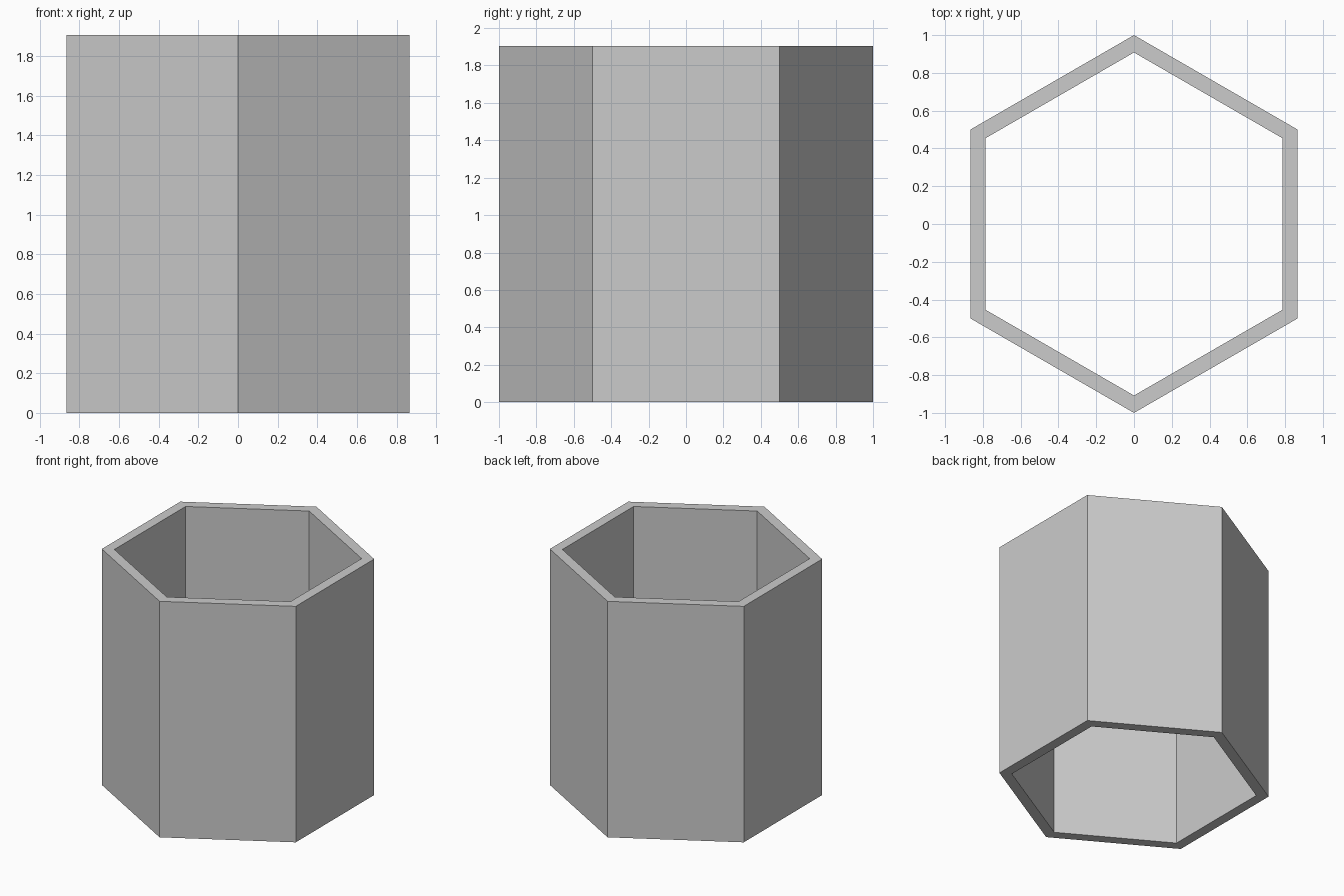
import bpy, bmesh
from math import sin, cos, pi

if "Cube" in bpy.data.objects:
    bpy.data.objects.remove(bpy.data.objects["Cube"])

SIDES, OUTER, INNER, HEIGHT = 6, 1.0, 0.908, 1.905

bm = bmesh.new()


def ring(radius, z):
    """Hexagon of vertices with a corner on +y."""
    return [bm.verts.new((radius * cos(pi / 2 + 2 * pi * i / SIDES),
                          radius * sin(pi / 2 + 2 * pi * i / SIDES), z))
            for i in range(SIDES)]


# Wall cross-section swept around the hexagon: outside, top rim, inside, bottom rim
rings = [ring(OUTER, 0), ring(OUTER, HEIGHT), ring(INNER, HEIGHT), ring(INNER, 0)]
for k, a in enumerate(rings):
    b = rings[(k + 1) % len(rings)]
    for i in range(SIDES):
        j = (i + 1) % SIDES
        bm.faces.new((a[i], a[j], b[j], b[i]))
bmesh.ops.recalc_face_normals(bm, faces=bm.faces)

mesh = bpy.data.meshes.new("hexagonal_tube")
bm.to_mesh(mesh)
bm.free()
bpy.context.collection.objects.link(bpy.data.objects.new("hexagonal_tube", mesh))
